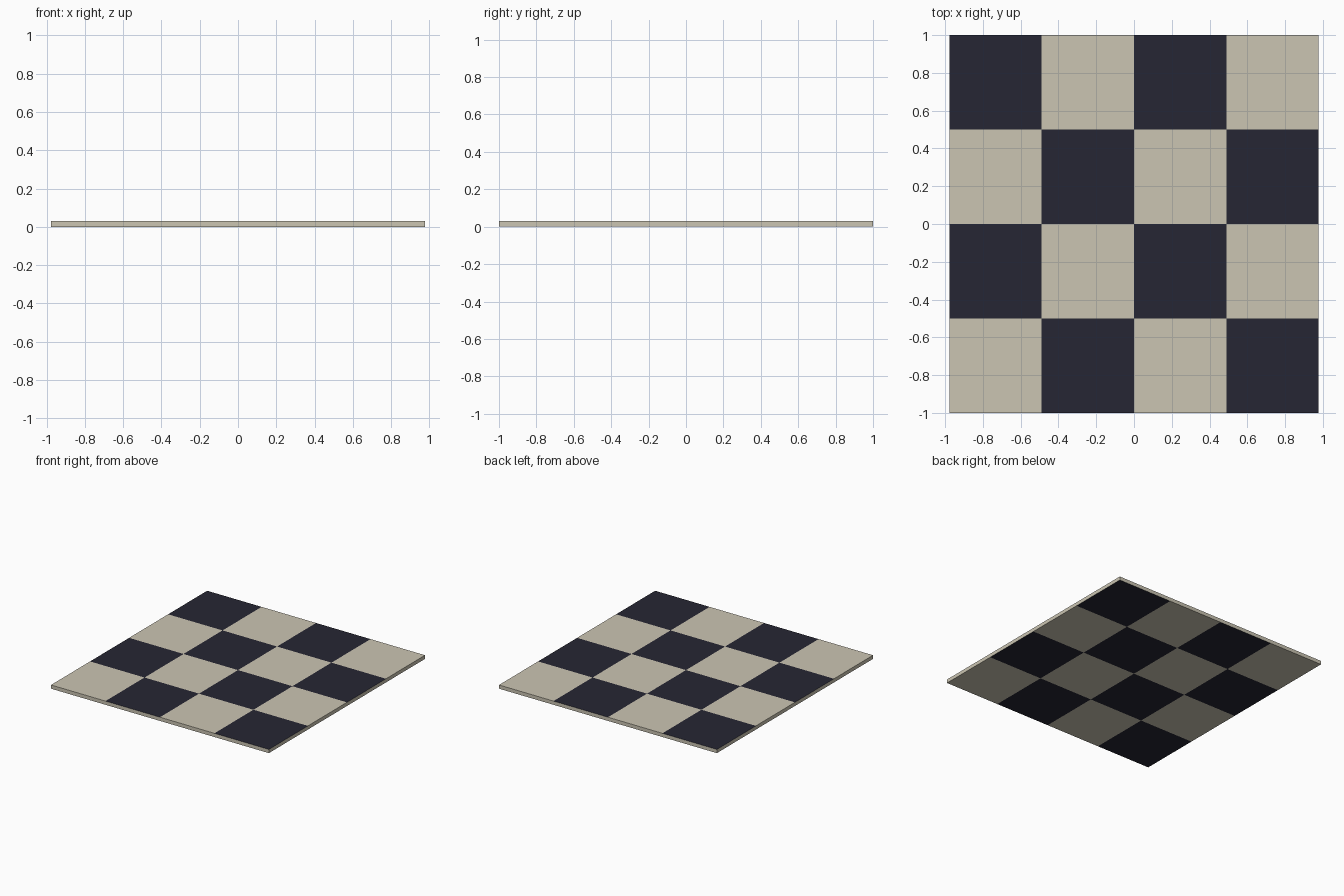
import bpy, bmesh

if "Cube" in bpy.data.objects:
    bpy.data.objects.remove(bpy.data.objects["Cube"])

W, D, H, N = 1.954, 2.0, 0.03, 4   # width, depth, thickness, tiles per side


def material(name, col):
    m = bpy.data.materials.new(name)
    m.diffuse_color = (*col, 1)
    m.use_nodes = True
    m.node_tree.nodes["Principled BSDF"].inputs["Base Color"].default_value = m.diffuse_color
    return m


# Flat grid of tiles, extruded up into one thin slab
bm = bmesh.new()
bmesh.ops.create_grid(bm, x_segments=N, y_segments=N, size=1.0)
for v in bm.verts:
    v.co.x *= W / 2
    v.co.y *= D / 2
ext = bmesh.ops.extrude_face_region(bm, geom=bm.faces[:], use_keep_orig=True)
for g in ext["geom"]:
    if isinstance(g, bmesh.types.BMVert):
        g.co.z += H
bmesh.ops.recalc_face_normals(bm, faces=bm.faces[:])

# Checker on top, reversed checker underneath, cream rim
for f in bm.faces:
    c = f.calc_center_median()
    i = int((c.x + W / 2) / W * N)
    j = int((c.y + D / 2) / D * N)
    if f.normal.z > 0.5:
        f.material_index = (i + j) % 2
    elif f.normal.z < -0.5:
        f.material_index = (i + j + 1) % 2
    else:
        f.material_index = 0

mesh = bpy.data.meshes.new("checkered_floor")
bm.to_mesh(mesh)
bm.free()
mesh.materials.append(material("cream tile", (0.60, 0.56, 0.45)))
mesh.materials.append(material("charcoal tile", (0.019, 0.019, 0.033)))
bpy.context.collection.objects.link(bpy.data.objects.new("checkered_floor", mesh))
